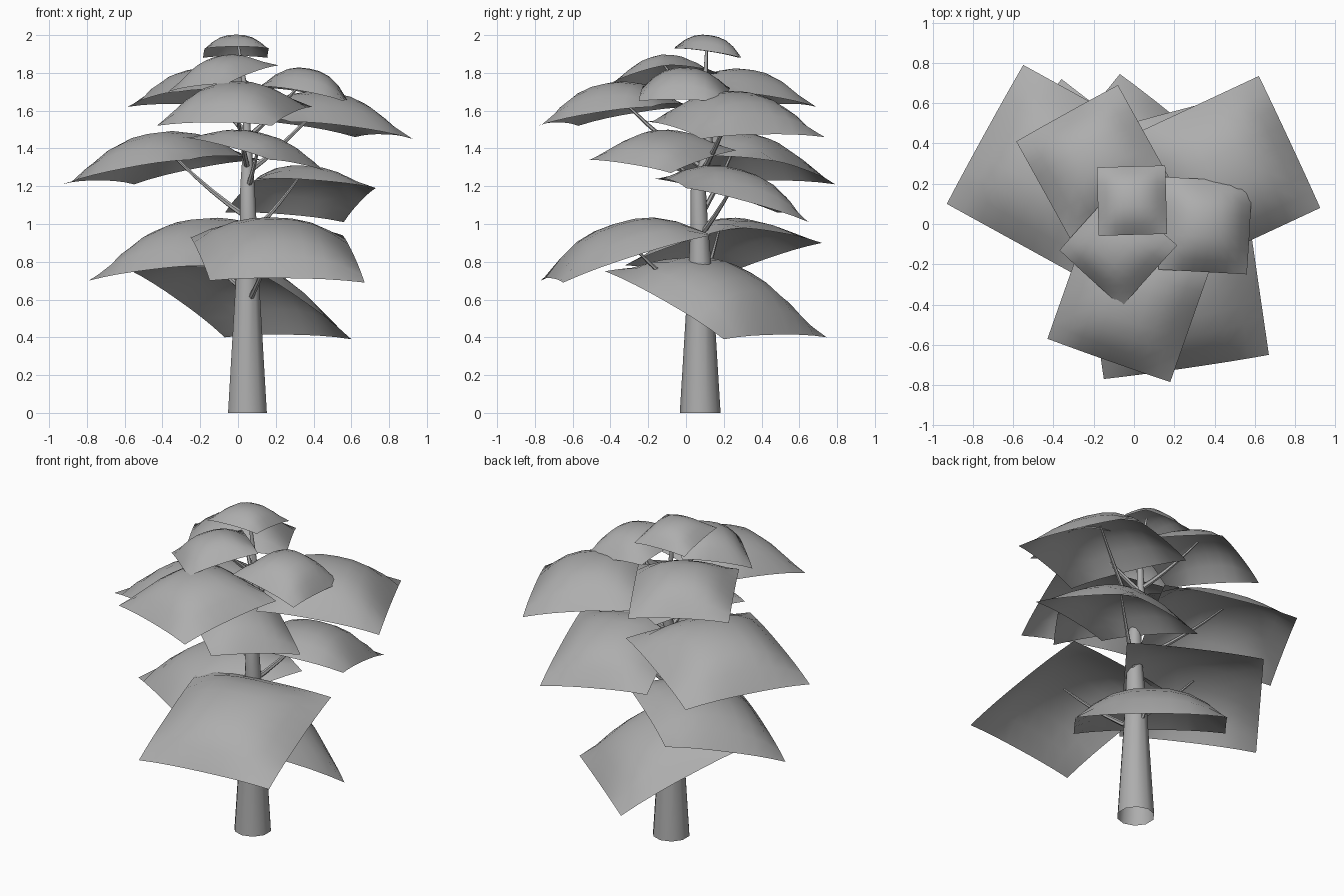
import bpy
import bmesh
from mathutils import Vector

cube = bpy.data.objects.get("Cube")
if cube:
    bpy.data.objects.remove(cube, do_unlink=True)

grey = bpy.data.materials.new("plain_grey")
grey.use_nodes = True
colour = (0.42, 0.42, 0.42, 1)
grey.diffuse_color = colour
for node in grey.node_tree.nodes:
    if node.type == 'BSDF_PRINCIPLED':
        node.inputs["Base Color"].default_value = colour


def add_object(name, bm, smooth_angle):
    mesh = bpy.data.meshes.new(name)
    bm.to_mesh(mesh)
    bm.free()
    mesh.materials.append(grey)
    obj = bpy.data.objects.new(name, mesh)
    bpy.context.collection.objects.link(obj)
    bpy.ops.object.select_all(action='DESELECT')
    obj.select_set(True)
    bpy.context.view_layer.objects.active = obj
    bpy.ops.object.shade_smooth_by_angle(angle=smooth_angle)


def tube(name, path, radii, sides):
    """Open tapered tube through the points of a path."""
    bm = bmesh.new()
    rings = []
    for i, (point, radius) in enumerate(zip(path, radii)):
        along = path[min(i + 1, len(path) - 1)] - path[max(i - 1, 0)]
        if point.z == 0:
            along = Vector((0, 0, 1))
        turn = Vector((0, 0, 1)).rotation_difference(along)
        ring = bmesh.ops.create_circle(bm, segments=sides, radius=radius)["verts"]
        for v in ring:
            v.co = turn @ v.co + point
        rings.append(ring)
    for low, high in zip(rings, rings[1:]):
        for k in range(sides):
            n = (k + 1) % sides
            bm.faces.new((low[k], low[n], high[n], high[k]))
    bmesh.ops.recalc_face_normals(bm, faces=bm.faces)
    add_object(name, bm, 0.7)


def leaf_sheet(name, a, b, reach, rise, bulge, cells=8):
    """Domed square sheet: edge a-b, reaching to its left and rising."""
    a, b = Vector(a), Vector(b)
    across = b - a
    inward = Vector((-across.y, across.x, 0)).normalized() * reach
    inward.z = rise
    up = across.cross(inward).normalized()
    bm = bmesh.new()
    bmesh.ops.create_grid(bm, x_segments=cells, y_segments=cells, size=1)
    for v in bm.verts:
        u, w = abs(v.co.x) ** 2.5, abs(v.co.y) ** 2.5
        dome = 0.8 * (1 - u) * (1 - w) + 0.2 * (1 - (u + w) / 2)
        v.co = a + across * (v.co.x + 1) / 2 + inward * (v.co.y + 1) / 2 + up * bulge * dome
    add_object(name, bm, 0.5)
    return a + (across + inward) / 2 + up * (bulge - 0.03)


# Trunk: thick foot, thin leaning top
trunk = [(0.05, 0.075, 0, 0.108), (0.05, 0.075, 0.75, 0.062), (0.055, 0.07, 1, 0.046),
         (0.05, 0.065, 1.2, 0.04), (0.05, 0.12, 1.4, 0.025),
         (0.04, 0.1, 1.7, 0.015), (0, 0.11, 1.96, 0.006)]
tube("trunk", [Vector(p[:3]) for p in trunk], [p[3] for p in trunk], 10)


def trunk_at(z):
    for p, q in zip(trunk, trunk[1:]):
        if z <= q[2]:
            return Vector(p[:3]).lerp(Vector(q[:3]), (z - p[2]) / (q[2] - p[2]))
    return Vector(trunk[-1][:3])


# Foliage: outer edge, reach, rise and bulge of every sheet
sheets = {
    "low_back_sheet": ((0.6, 0.2, 0.39), (-0.07, 0.745, 0.4), 0.81, 0.36, 0.21),
    "low_front_sheet": ((-0.15, -0.77, 0.7), (0.67, -0.65, 0.69), 0.79, 0.25, 0.19),
    "low_right_sheet": ((-0.36, 0.72, 0.9), (-0.79, 0.14, 0.7), 0.78, 0.08, 0.17),
    "middle_back_sheet": ((0.73, 0, 1.19), (0.56, 0.65, 1.01), 0.65, 0.05, 0.17),
    "middle_right_sheet": ((-0.55, 0.79, 1.21), (-0.93, 0.1, 1.21), 0.77, 0.13, 0.21),
    "middle_front_sheet": ((0.17, -0.51, 1.34), (0.49, -0.08, 1.27), 0.58, 0.12, 0.12),
    "upper_left_sheet": ((0.925, 0.08, 1.45), (0.62, 0.735, 1.46), 0.71, 0.09, 0.2),
    "upper_front_sheet": ((-0.43, -0.57, 1.52), (0.18, -0.785, 1.52), 0.64, 0.1, 0.18),
    "upper_back_sheet": ((-0.08, 0.69, 1.62), (-0.585, 0.41, 1.62), 0.56, 0.08, 0.16),
    "high_left_sheet": ((0.56, -0.25, 1.65), (0.585, 0.21, 1.64), 0.44, 0.08, 0.14),
    "high_front_sheet": ((-0.37, -0.13, 1.7), (-0.06, -0.41, 1.74), 0.41, 0.1, 0.12),
    "crown_sheet": ((0.155, 0.29, 1.88), (-0.185, 0.28, 1.88), 0.34, 0.05, 0.095),
}
for name, shape in sheets.items():
    tip = leaf_sheet(name, *shape)
    if name == "crown_sheet":
        continue
    # Branch: sagging sweep from the trunk to the underside of the sheet
    away = (tip - trunk_at(tip.z)).to_2d().length
    start = trunk_at(tip.z - 0.12 - 0.6 * away)
    path = []
    for i in range(6):
        t = i / 5
        point = start.lerp(tip, t)
        point.z -= 0.2 * away * t * (1 - t)
        path.append(point)
    tube(name.replace("sheet", "branch"), path, [0.016 - 0.002 * i for i in range(6)], 6)
